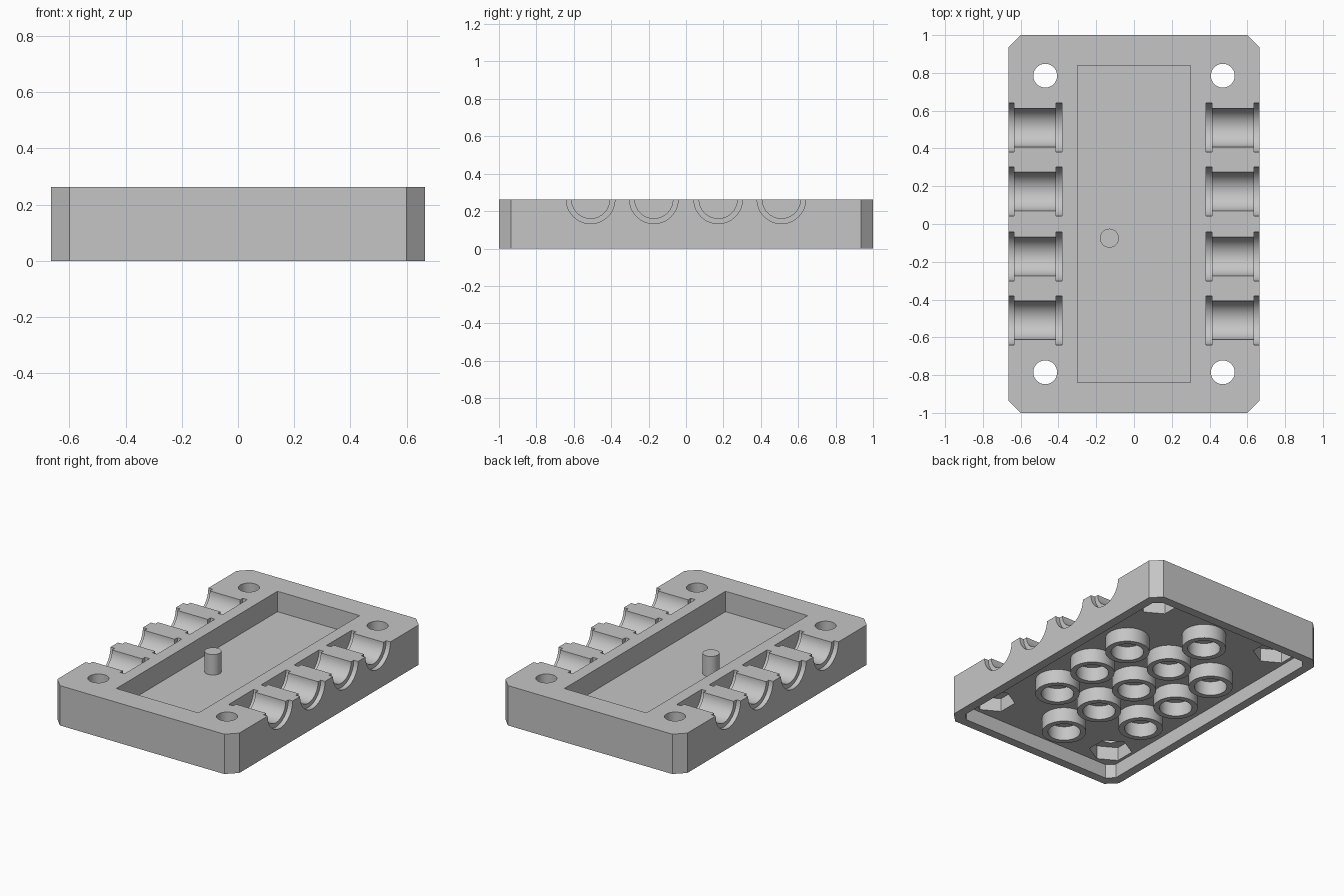
import bpy, bmesh, math
from mathutils import Matrix

cube = bpy.data.objects.get("Cube")
if cube:
    bpy.data.objects.remove(cube, do_unlink=True)

W, L, H = 0.665, 1.0, 0.263        # half width, half length, height
CEILING, FLOOR = 0.095, 0.128      # underside ceiling, top recess floor
PITCH = 0.335                      # tube spacing

grey = bpy.data.materials.new("grey_plastic")
grey.use_nodes = True
grey.diffuse_color = (0.56, 0.56, 0.56, 1)
grey.node_tree.nodes["Principled BSDF"].inputs["Base Color"].default_value = (0.56, 0.56, 0.56, 1)


def finish(name, bm):
    bmesh.ops.recalc_face_normals(bm, faces=bm.faces)
    mesh = bpy.data.meshes.new(name)
    bm.to_mesh(mesh)
    bm.free()
    ob = bpy.data.objects.new(name, mesh)
    bpy.context.collection.objects.link(ob)
    return ob


def lathe(name, profile, place, segs=48, ring=False, turn=0.0):
    """Revolve (radius, height) points round local z; ring closes the profile."""
    bm = bmesh.new()
    loops = [[bm.verts.new((r * math.cos(turn + math.tau * i / segs),
                            r * math.sin(turn + math.tau * i / segs), h))
              for i in range(segs)] for r, h in profile]
    pairs = list(zip(loops, loops[1:]))
    if ring:
        pairs.append((loops[-1], loops[0]))
    else:
        bm.faces.new(loops[0])
        bm.faces.new(loops[-1])
    for a, b in pairs:
        for i in range(segs):
            j = (i + 1) % segs
            bm.faces.new((a[i], a[j], b[j], b[i]))
    bm.transform(place)
    return finish(name, bm)


def slab(name, w, l, z0, z1, c=0.0):
    """Rectangular block with optional chamfered corners."""
    if c:
        quarter = [(w, l - c), (w - c, l)]
    else:
        quarter = [(w, l)]
    pts = quarter + [(-x, y) for x, y in reversed(quarter)]
    pts += [(-x, -y) for x, y in pts]
    bm = bmesh.new()
    face = bm.faces.new([bm.verts.new((x, y, z0)) for x, y in pts])
    top = bmesh.ops.extrude_face_region(bm, geom=[face])["geom"]
    bmesh.ops.translate(bm, vec=(0, 0, z1 - z0),
                        verts=[v for v in top if isinstance(v, bmesh.types.BMVert)])
    return finish(name, bm)


# Main block and its two large pockets
body = slab("base_block", W, L, 0, H, 0.065)
cutters = [slab("recess_cutter", 0.30, 0.84, FLOOR, H + 0.1),
           slab("underside_cutter", W - 0.06, L - 0.06, -0.1, CEILING, 0.045)]

# Spool-shaped side channels
spool = [(0.13, 0.38), (0.13, 0.413), (0.102, 0.413),
         (0.102, 0.634), (0.13, 0.634), (0.13, 0.75)]
for side in (0, math.pi):
    for y in (-0.51, -0.172, 0.172, 0.51):
        place = (Matrix.Translation((0, y, H)) @ Matrix.Rotation(side, 4, 'Z')
                 @ Matrix.Rotation(math.pi / 2, 4, 'Y'))
        cutters.append(lathe("channel_cutter", spool, place, 64))

# Corner screw holes with hexagonal nut pockets
for sx in (-1, 1):
    for sy in (-1, 1):
        place = Matrix.Translation((sx * 0.47, sy * 0.785, 0))
        cutters.append(lathe("nut_cutter", [(0.132, 0.03), (0.132, 0.185)], place, 6,
                             turn=math.pi / 6))
        cutters.append(lathe("screw_cutter", [(0.063, 0.05), (0.063, H + 0.1)], place))

# Carve the block
bpy.context.view_layer.objects.active = body
for c in cutters:
    c.hide_render = True
    mod = body.modifiers.new("carve", 'BOOLEAN')
    mod.operation, mod.solver, mod.object = 'DIFFERENCE', 'EXACT', c
    bpy.ops.object.modifier_apply(modifier=mod.name)
    bpy.data.objects.remove(c, do_unlink=True)

parts = [body]

# Post in the recess
parts.append(lathe("recess_post", [(0.05, FLOOR - 0.01), (0.05, H)],
                   Matrix.Translation((-0.13, -0.075, 0))))

# Underside tubes, leaving the four corners free
tube = [(0.136, 0), (0.136, CEILING + 0.01), (0.1, CEILING + 0.01), (0.1, 0)]
for i in (-1, 0, 1):
    for j in range(-2, 3):
        if i == 0 or abs(j) < 2:
            parts.append(lathe("underside_tube", tube,
                               Matrix.Translation((i * PITCH, j * PITCH, 0)), ring=True))

# Colour and shading
for ob in bpy.context.selected_objects:
    ob.select_set(False)
for ob in parts:
    ob.data.materials.clear()
    ob.data.materials.append(grey)
    ob.select_set(True)
bpy.context.view_layer.objects.active = body
bpy.ops.object.shade_smooth_by_angle(angle=math.radians(30))
